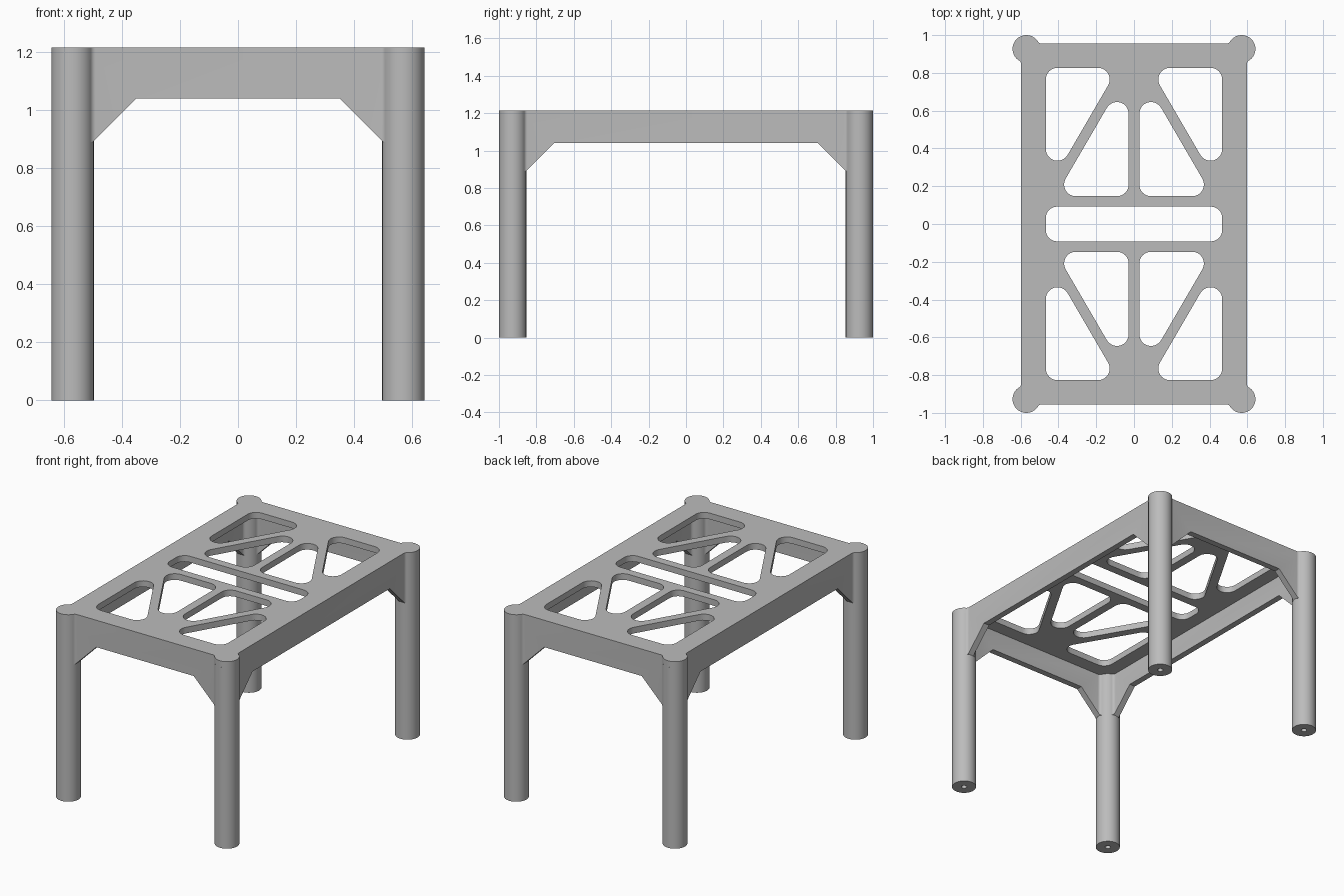
import bpy, bmesh, math
from mathutils import Vector

if "Cube" in bpy.data.objects:
    bpy.data.objects.remove(bpy.data.objects["Cube"], do_unlink=True)

HEIGHT, PANEL = 1.215, 0.04          # overall height, top panel thickness
LEG_X, LEG_Y, LEG_R = 0.57, 0.927, 0.073
OUTER, INNER = 0.028, -0.012         # apron wall faces measured from the leg axis
UNDER = HEIGHT - PANEL
GUSSET, APRON = 0.89, 1.04           # lowest gusset height, apron lower edge

grey = bpy.data.materials.new("plain_grey")
grey.use_nodes = True
grey.diffuse_color = (0.5, 0.5, 0.5, 1)
grey.node_tree.nodes["Principled BSDF"].inputs["Base Color"].default_value = (0.5, 0.5, 0.5, 1)


def finish(name, bm):
    """Turn a bmesh into a named, coloured, smooth-shaded object."""
    bmesh.ops.remove_doubles(bm, verts=bm.verts, dist=1e-5)
    bmesh.ops.recalc_face_normals(bm, faces=bm.faces)
    mesh = bpy.data.meshes.new(name)
    bm.to_mesh(mesh)
    bm.free()
    mesh.materials.clear()
    mesh.materials.append(grey)
    obj = bpy.data.objects.new(name, mesh)
    bpy.context.collection.objects.link(obj)
    smooth(obj)
    return obj


def smooth(obj):
    bpy.ops.object.select_all(action='DESELECT')
    obj.select_set(True)
    bpy.context.view_layer.objects.active = obj
    bpy.ops.object.shade_smooth_by_angle(angle=math.radians(30))


def slab(name, loops, z0, z1):
    """Extrude a flat outline with holes between two heights."""
    curve = bpy.data.curves.new(name + "_outline", 'CURVE')
    curve.dimensions, curve.fill_mode = '2D', 'BOTH'
    curve.extrude = (z1 - z0) / 2
    for loop in loops:
        spline = curve.splines.new('POLY')
        spline.points.add(len(loop) - 1)
        for point, (x, y) in zip(spline.points, loop):
            point.co = (x, y, 0, 1)
        spline.use_cyclic_u = True
    temp = bpy.data.objects.new(name + "_outline", curve)
    bpy.context.collection.objects.link(temp)
    mesh = bpy.data.meshes.new_from_object(temp)
    bpy.data.objects.remove(temp)
    bm = bmesh.new()
    bm.from_mesh(mesh)
    bmesh.ops.translate(bm, verts=bm.verts, vec=(0, 0, (z0 + z1) / 2))
    return finish(name, bm)


def arc(cx, cy, r, a, b, steps):
    return [(cx + r * math.cos(a + (b - a) * i / steps),
             cy + r * math.sin(a + (b - a) * i / steps)) for i in range(steps + 1)]


def rounded(corners, r=0.062, steps=8):
    """Polygon with every corner rounded to the same radius."""
    out, n = [], len(corners)
    for i in range(n):
        p = Vector(corners[i])
        u = (Vector(corners[i - 1]) - p).normalized()
        v = (Vector(corners[(i + 1) % n]) - p).normalized()
        half = u.angle(v) / 2
        c = p + (u + v).normalized() * r / math.sin(half)
        start = p + u * r / math.tan(half) - c
        end = p + v * r / math.tan(half) - c
        a = math.atan2(start.y, start.x)
        turn = math.atan2(start.x * end.y - start.y * end.x, start.dot(end))
        out += arc(c.x, c.y, r, a, a + turn, steps)
    return out


def wall_outline(e, s, r=0.02):
    """Rectangle whose corners bulge round the legs, blended by fillets."""
    off = e + s * r
    dx = math.sqrt((LEG_R + r) ** 2 - off ** 2)
    touch = math.atan2(-off, dx)
    half = arc(-dx, off, r, -s * math.pi / 2, touch, 5)
    mid = math.pi / 4 if s > 0 else 5 * math.pi / 4
    half += arc(0, 0, LEG_R, math.pi + touch, mid, 12)[1:]
    corner = half + [(y, x) for x, y in reversed(half[:-1])]
    loop = []
    for sx, sy in ((1, 1), (1, -1), (-1, -1), (-1, 1)):
        part = [(sx * (LEG_X + x), sy * (LEG_Y + y)) for x, y in corner]
        loop += part if sx == sy else part[::-1]
    return loop


# Top panel: central slot and mirrored truss openings
slot = [(-0.467, -0.092), (0.467, -0.092), (0.467, 0.092), (-0.467, 0.092)]
inner_triangle = [(0.028, 0.147), (0.416, 0.147), (0.028, 0.814)]
outer_triangle = [(0.467, 0.167), (0.467, 0.827), (0.083, 0.827)]
holes = [rounded(slot, 0.06)]
for shape in (inner_triangle, outer_triangle):
    for sx in (1, -1):
        for sy in (1, -1):
            holes.append([(sx * x, sy * y) for x, y in rounded(shape)])
outside = wall_outline(OUTER, 1)
slab("top_panel", [outside] + holes, UNDER, HEIGHT)

# Apron: a deep ring, trimmed so that sloped gussets remain at the legs
apron = slab("apron", [outside, wall_outline(INNER, -1)], GUSSET, UNDER)
drop = 0.1
for axis, reach in ((0, 0.5), (1, 0.855)):
    rise = APRON - GUSSET
    profile = [(-reach, GUSSET - drop), (reach, GUSSET - drop), (reach, GUSSET),
               (reach - rise, APRON), (rise - reach, APRON), (-reach, GUSSET)]
    bm = bmesh.new()
    verts = [bm.verts.new((a, -2, z) if axis == 0 else (-2, a, z)) for a, z in profile]
    face = bm.faces.new(verts)
    ext = bmesh.ops.extrude_face_region(bm, geom=[face])["geom"]
    bmesh.ops.translate(bm, vec=(0, 4, 0) if axis == 0 else (4, 0, 0),
                        verts=[g for g in ext if isinstance(g, bmesh.types.BMVert)])
    cutter = finish("apron_cutter", bm)
    cutter.hide_render = True
    cut = apron.modifiers.new("trim", 'BOOLEAN')
    cut.operation, cut.solver, cut.object = 'DIFFERENCE', 'EXACT', cutter
    bpy.context.view_layer.objects.active = apron
    bpy.ops.object.modifier_apply(modifier=cut.name)
    bpy.data.objects.remove(cutter)
smooth(apron)

# Legs: turned profile with a small blind hole in the foot
HOLE_R, HOLE_DEPTH = 0.017, 0.2
leg_profile = [(0, HOLE_DEPTH), (HOLE_R, HOLE_DEPTH), (HOLE_R, 0),
               (LEG_R, 0), (LEG_R, UNDER), (0, UNDER)]
for side, sx in (("left", 1), ("right", -1)):
    for end, sy in (("front", -1), ("back", 1)):
        bm = bmesh.new()
        verts = [bm.verts.new((x, 0, z)) for x, z in leg_profile]
        edges = [bm.edges.new(pair) for pair in zip(verts, verts[1:])]
        bmesh.ops.spin(bm, geom=verts + edges, cent=(0, 0, 0), axis=(0, 0, 1),
                       angle=math.tau, steps=48, use_merge=True)
        bmesh.ops.translate(bm, verts=bm.verts, vec=(sx * LEG_X, sy * LEG_Y, 0))
        finish(f"{end}_{side}_leg", bm)
